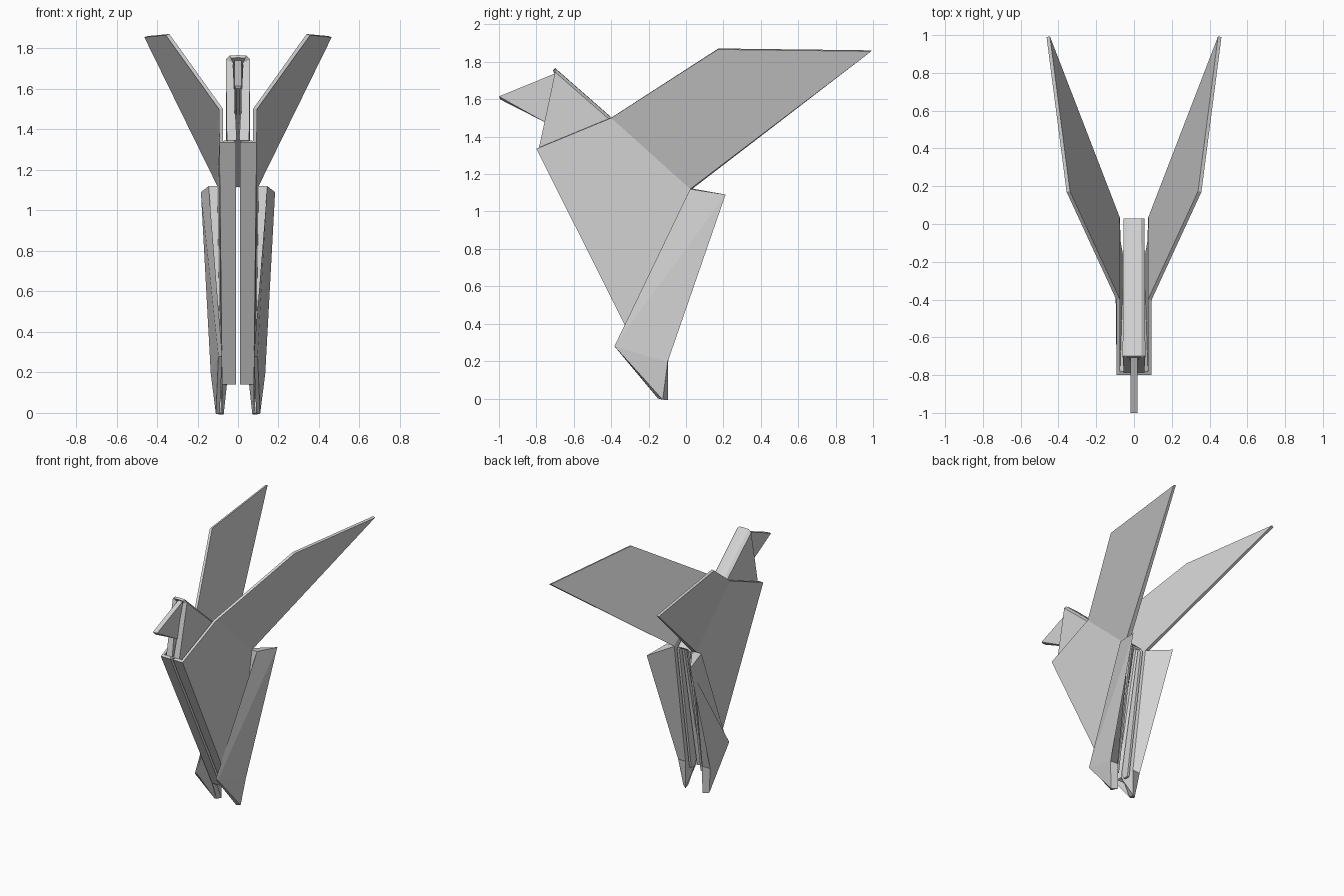
import bpy

if "Cube" in bpy.data.objects:
    bpy.data.objects.remove(bpy.data.objects["Cube"])

paper = bpy.data.materials.new("grey paper")
paper.diffuse_color = (0.65, 0.65, 0.65, 1)
paper.use_nodes = True
paper.node_tree.nodes["Principled BSDF"].inputs["Base Color"].default_value = paper.diffuse_color


def folded_sheet(name, points, faces, thickness):
    """Half of a folded sheet, mirrored across x = 0 and given paper thickness inwards."""
    keys = list(points)
    mesh = bpy.data.meshes.new(name)
    mesh.from_pydata([points[k] for k in keys], [],
                     [[keys.index(k) for k in f.split()] for f in faces])
    mesh.materials.append(paper)
    obj = bpy.data.objects.new(name, mesh)
    bpy.context.collection.objects.link(obj)
    mirror = obj.modifiers.new("mirror", 'MIRROR')
    mirror.use_axis[0] = True
    solid = obj.modifiers.new("thickness", 'SOLIDIFY')
    solid.thickness = thickness
    solid.offset = -1
    solid.use_even_offset = True
    return obj


# Chest, wings and legs: one folded sheet on each side
folded_sheet("body_wings_and_legs", {
    "chest": (0.092, -0.80, 1.335), "chest_in": (0.010, -0.80, 1.335),
    "belly": (0.078, -0.20, 0.14), "belly_in": (0.010, -0.20, 0.14),
    "inner_back": (0.010, 0.01, 1.12),
    "shoulder": (0.094, -0.40, 1.50), "hip": (0.102, 0.022, 1.12),
    "wing_top": (0.357, 0.17, 1.866), "wing_tip": (0.463, 0.99, 1.856),
    "ankle": (0.088, -0.115, 0.20), "heel": (0.080, -0.145, 0.0),
    "leg_top": (0.145, 0.022, 1.12), "leg_back": (0.113, -0.115, 0.20),
    "knee": (0.078, -0.38, 0.28), "toe": (0.090, -0.15, 0.0),
}, [
    "belly ankle hip shoulder chest",      # flank
    "shoulder hip wing_tip wing_top",      # wing
    "hip ankle leg_back leg_top",          # rear fold
    "leg_top leg_back knee",               # leg
    "knee leg_back toe",                   # foot
    "leg_back ankle heel toe",             # foot fold
    "ankle belly heel",                    # inner foot
    "belly chest chest_in belly_in",       # front fold
    "belly_in chest_in inner_back",        # inner layer
], 0.019)

# Neck: ridge along the back with layers reaching down inside the body
folded_sheet("neck_and_head", {
    "ridge_front": (0, -0.70, 1.767), "ridge_back": (0, 0.03, 1.127),
    "round_front": (0.040, -0.70, 1.765), "round_back": (0.038, 0.03, 1.125),
    "top_front": (0.060, -0.70, 1.745), "top_back": (0.056, 0.03, 1.108),
    "throat": (0.055, -0.785, 1.345), "throat_in": (0.006, -0.785, 1.345),
    "base_front": (0.055, -0.16, 0.145), "base_back": (0.055, -0.12, 0.145),
    "crown_in": (0.025, -0.70, 1.735), "nape_in": (0.006, -0.45, 1.38),
}, [
    "throat base_front base_back top_back top_front",
    "top_front top_back round_back round_front",
    "round_front round_back ridge_back ridge_front",
    "throat top_front crown_in throat_in",
    "throat_in crown_in nape_in",
], 0.016)

# Beak: narrow fold, open below
folded_sheet("beak", {
    "tip_mid": (0, -1.0, 1.615), "brow_mid": (0, -0.69, 1.742),
    "tip": (0.018, -1.0, 1.615), "brow": (0.018, -0.69, 1.742),
    "jaw": (0.018, -0.75, 1.475),
}, [
    "tip jaw brow",
    "tip brow brow_mid tip_mid",
], 0.012)
